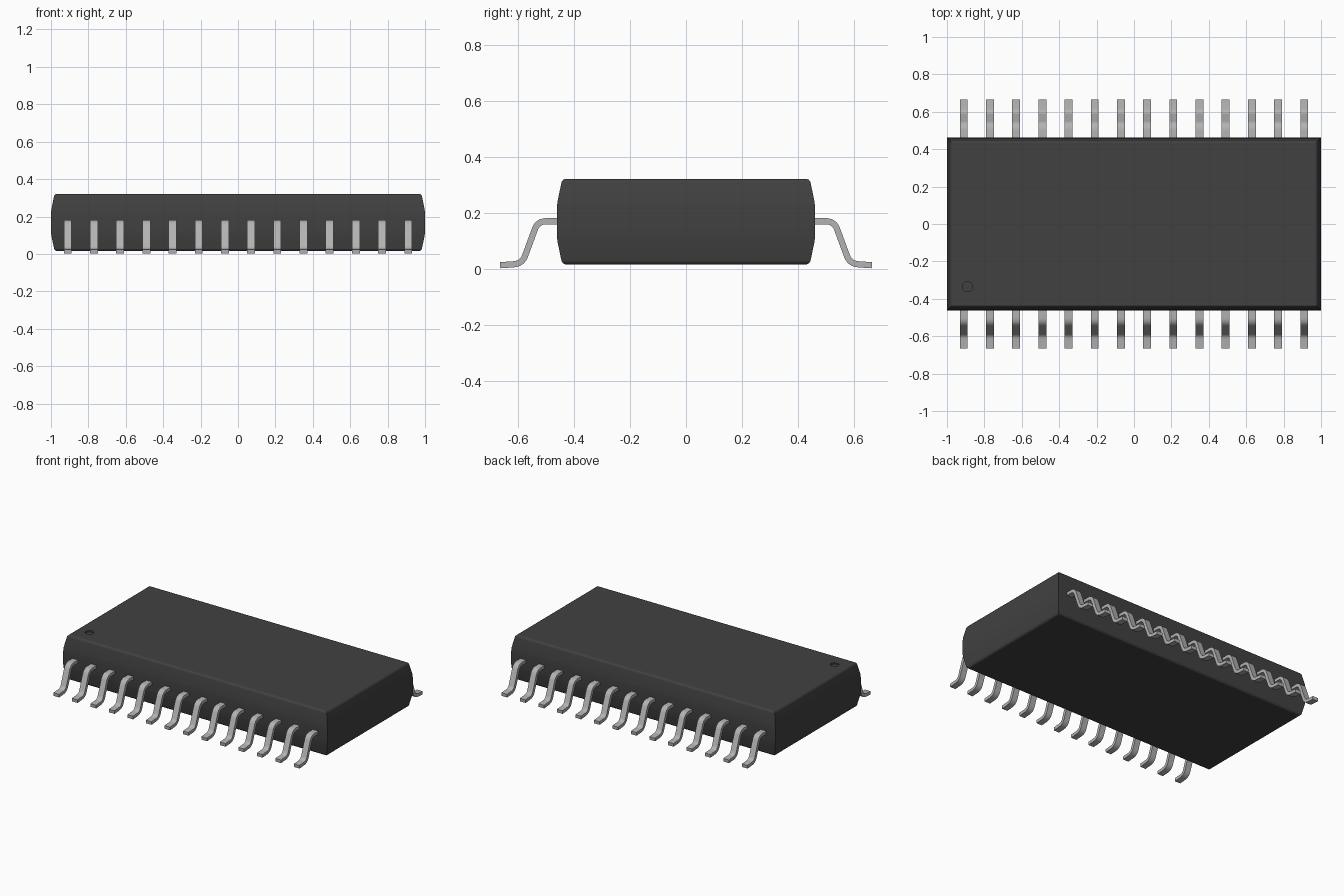
import bpy, bmesh, math
from mathutils import Vector

cube = bpy.data.objects.get("Cube")
if cube:
    bpy.data.objects.remove(cube, do_unlink=True)


def material(name, value):
    mat = bpy.data.materials.new(name)
    mat.use_nodes = True
    colour = (value, value, value, 1)
    mat.diffuse_color = colour
    bsdf = mat.node_tree.nodes["Principled BSDF"]
    bsdf.inputs["Base Color"].default_value = colour
    bsdf.inputs["Roughness"].default_value = 0.6
    return mat


def link(name, mesh):
    obj = bpy.data.objects.new(name, mesh)
    bpy.context.collection.objects.link(obj)
    return obj


def to_mesh(bm, name, mat):
    bmesh.ops.recalc_face_normals(bm, faces=bm.faces)
    mesh = bpy.data.meshes.new(name)
    bm.to_mesh(mesh)
    bm.free()
    mesh.materials.append(mat)
    return mesh


def smooth(obj, degrees):
    bpy.ops.object.select_all(action="DESELECT")
    obj.select_set(True)
    bpy.context.view_layer.objects.active = obj
    bpy.ops.object.shade_smooth_by_angle(angle=math.radians(degrees))


black = material("black plastic", 0.053)
silver = material("silver metal", 0.45)

# Body: rectangular rings, widest at mid height, rounded at top and bottom
HALF_X, HALF_Y, MID_Z = 1.0, 0.462, 0.1685
half_profile = [(0.045, 0.0), (0.070, 0.002), (0.142, 0.017), (0.150, 0.023), (0.1525, 0.030)]
levels = [(-h, d) for h, d in reversed(half_profile)] + half_profile
bm = bmesh.new()
rings = []
for h, inset in levels:
    x, y = HALF_X - inset, HALF_Y - inset
    rings.append([bm.verts.new((sx * x, sy * y, MID_Z + h))
                  for sx, sy in ((-1, -1), (1, -1), (1, 1), (-1, 1))])
for low, high in zip(rings, rings[1:]):
    for i in range(4):
        j = (i + 1) % 4
        bm.faces.new((low[i], low[j], high[j], high[i]))
bm.faces.new(rings[0])
bm.faces.new(rings[-1])
body = link("body", to_mesh(bm, "body", black))

# Round dimple marking the first lead
bpy.ops.mesh.primitive_cylinder_add(vertices=32, radius=0.027, depth=0.04,
                                    location=(-0.89, -0.335, 0.331))
cutter = bpy.context.object
cutter.name = "dimple_cutter"
cutter.hide_render = True
cutter.data.materials.append(black)
cut = body.modifiers.new("dimple", "BOOLEAN")
cut.operation = "DIFFERENCE"
cut.solver = "EXACT"
cut.object = cutter
bpy.ops.object.select_all(action="DESELECT")
body.select_set(True)
bpy.context.view_layer.objects.active = body
bpy.ops.object.modifier_apply(modifier=cut.name)
bpy.data.objects.remove(cutter, do_unlink=True)
smooth(body, 18)


def fillet(corners, reach, steps=6):
    """Round the inner corners of an open path."""
    pts = [Vector(c) for c in corners]
    path = [pts[0]]
    for a, b, c in zip(pts, pts[1:], pts[2:]):
        start = b + (a - b).normalized() * reach
        end = b + (c - b).normalized() * reach
        for k in range(steps + 1):
            t = k / steps
            path.append(start * (1 - t) ** 2 + b * (2 * t * (1 - t)) + end * t * t)
    path.append(pts[-1])
    return path


# Gull-wing lead: a flat strip following a bent path, in (y, z)
WIDTH, THICK = 0.042, 0.022
path = fillet([(-0.44, 0.17), (-0.53, 0.17), (-0.586, 0.018), (-0.665, 0.0125)], 0.03)
bm = bmesh.new()
sections = []
for i, p in enumerate(path):
    along = (path[min(i + 1, len(path) - 1)] - path[max(i - 1, 0)]).normalized()
    off = Vector((-along.y, along.x)) * THICK / 2
    sections.append([bm.verts.new((x, q.x, q.y)) for x, q in (
        (-WIDTH / 2, p - off), (WIDTH / 2, p - off),
        (WIDTH / 2, p + off), (-WIDTH / 2, p + off))])
for a, b in zip(sections, sections[1:]):
    for i in range(4):
        j = (i + 1) % 4
        bm.faces.new((a[i], a[j], b[j], b[i]))
bm.faces.new(sections[0])
bm.faces.new(sections[-1])
lead_mesh = to_mesh(bm, "lead", silver)

# Fourteen leads along each long side
COUNT, PITCH = 14, 0.14
for side, turn in (("front", 0), ("back", math.pi)):
    for i in range(COUNT):
        lead = link(f"{side}_lead_{i + 1}", lead_mesh)
        lead.location.x = (i - (COUNT - 1) / 2) * PITCH
        lead.rotation_euler.z = turn
smooth(lead, 35)
